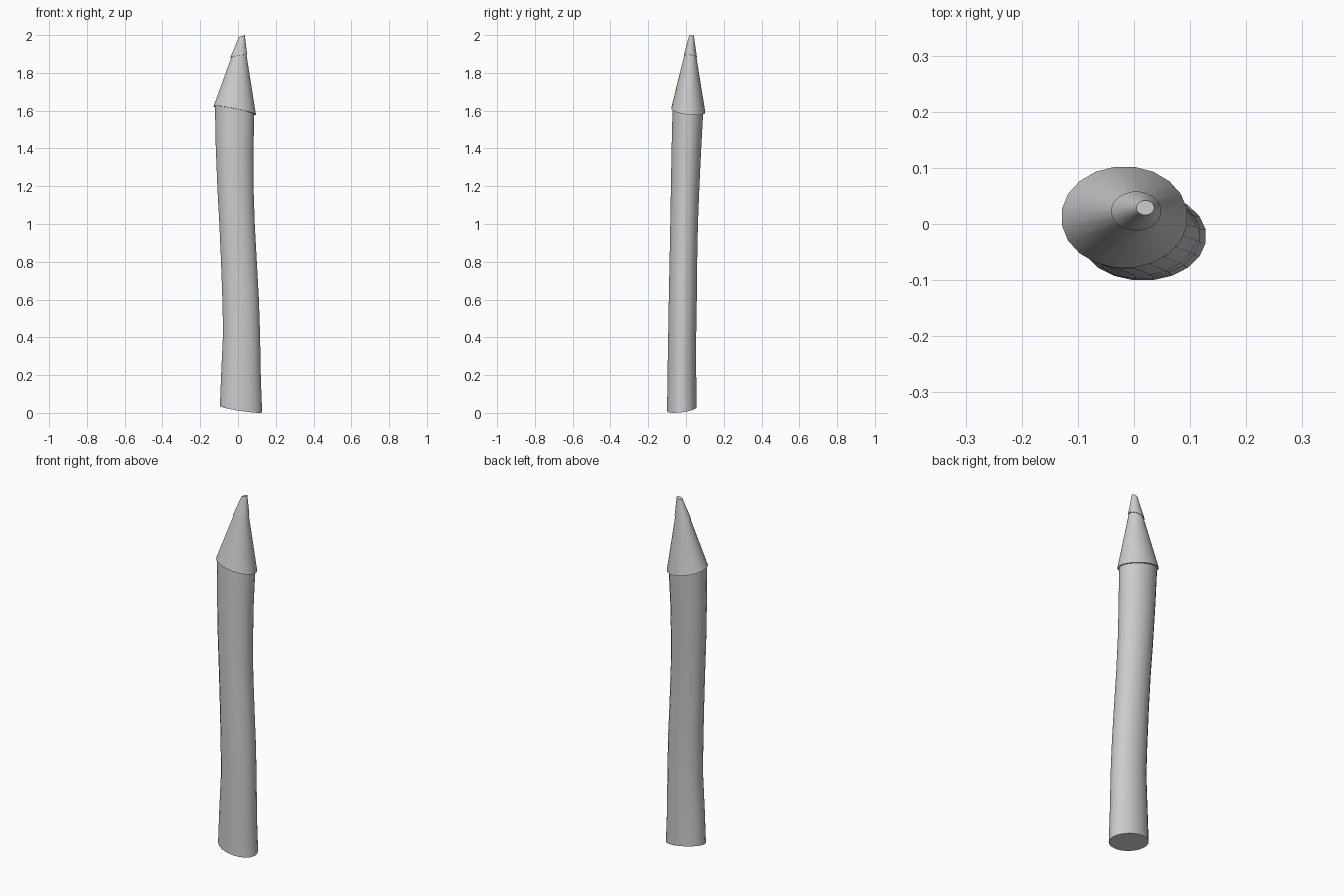
import bpy, bmesh, math

SIDES = 20


def loft(name, rings):
    """Skin elliptical rings (cx, cy, cz, rx, ry, x slope, y slope) and cap both ends."""
    bm = bmesh.new()
    loops = []
    for cx, cy, cz, rx, ry, sx, sy in rings:
        loop = []
        for i in range(SIDES):
            a = 2 * math.pi * (i + 0.5) / SIDES
            dx, dy = rx * math.cos(a), ry * math.sin(a)
            loop.append(bm.verts.new((cx + dx, cy + dy, cz + sx * dx + sy * dy)))
        loops.append(loop)
    for low, high in zip(loops, loops[1:]):
        for i in range(SIDES):
            j = (i + 1) % SIDES
            bm.faces.new((low[i], low[j], high[j], high[i]))
    bm.faces.new(loops[0][::-1])
    bm.faces.new(loops[-1])
    mesh = bpy.data.meshes.new(name)
    bm.to_mesh(mesh)
    bm.free()
    obj = bpy.data.objects.new(name, mesh)
    bpy.context.collection.objects.link(obj)
    bpy.ops.object.select_all(action='DESELECT')
    obj.select_set(True)
    bpy.context.view_layer.objects.active = obj
    bpy.ops.object.shade_smooth_by_angle(angle=math.radians(35))
    return obj


# Gently bent shaft with a slanted foot
loft("shaft", [
    (0.016, -0.022, 0.020, 0.113, 0.079, -0.15, 0.13),
    (0.016, -0.022, 0.200, 0.106, 0.077, -0.12, 0.08),
    (0.019, -0.020, 0.420, 0.099, 0.075, -0.08, 0.02),
    (0.014, -0.017, 0.600, 0.098, 0.075, -0.05, 0.00),
    (0.005, -0.014, 0.800, 0.096, 0.074, -0.05, 0.00),
    (-0.005, -0.010, 1.000, 0.095, 0.074, -0.05, 0.00),
    (-0.013, -0.005, 1.180, 0.097, 0.076, -0.08, -0.03),
    (-0.018, 0.002, 1.400, 0.101, 0.079, -0.14, -0.08),
    (-0.018, 0.010, 1.602, 0.105, 0.082, -0.20, -0.12),
])

# Sharpened cone, slightly overhanging the shaft
loft("sharpened_cone", [
    (-0.017, 0.012, 1.601, 0.113, 0.091, -0.20, -0.12),
    (0.005, 0.023, 1.890, 0.040, 0.032, 0.18, -0.13),
])

# Lead tip with a blunt end
loft("lead_tip", [
    (0.004, 0.023, 1.888, 0.045, 0.035, 0.18, -0.13),
    (0.020, 0.029, 1.995, 0.016, 0.013, 0.30, 0.00),
])
